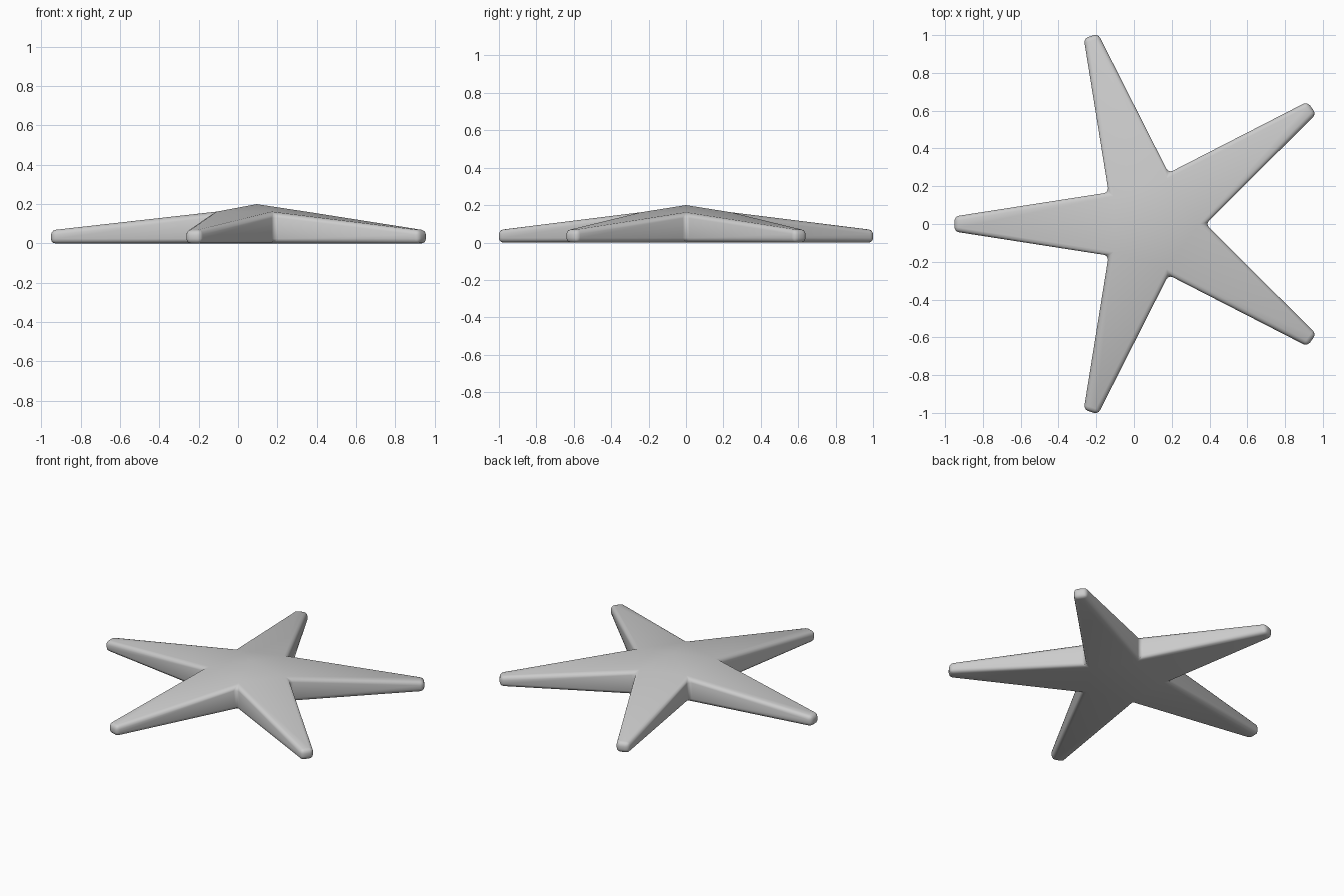
import bpy, bmesh, math

if "Cube" in bpy.data.objects:
    bpy.data.objects.remove(bpy.data.objects["Cube"])

CX = 0.095            # star centre in x
R_TIP, R_IN = 1.046, 0.284
Z_TIP, Z_IN, Z_TOP = 0.067, 0.157, 0.2
HALF = 0.04           # half width of an arm's blunt end

bm = bmesh.new()


def polar(r, side, ang, z):
    c, s = math.cos(ang), math.sin(ang)
    return bm.verts.new((CX + r * c - side * s, r * s + side * c, z))


# Outline: valley, then the two corners of each blunt arm end
low, high = [], []
for i in range(5):
    arm = math.pi + i * math.tau / 5
    for r, side, ang, z in ((R_IN, 0, arm - math.pi / 5, Z_IN),
                            (R_TIP, -HALF, arm, Z_TIP),
                            (R_TIP, HALF, arm, Z_TIP)):
        low.append(polar(r, side, ang, 0))
        high.append(polar(r, side, ang, z))

# Underside, side walls, sloping arm tops and shallow central cone
apex = bm.verts.new((CX, 0, Z_TOP))
bm.faces.new(low[::-1])
for i in range(15):
    j = (i + 1) % 15
    bm.faces.new((low[i], low[j], high[j], high[i]))
for i in range(0, 15, 3):
    nxt = high[(i + 3) % 15]
    bm.faces.new((high[i], high[i + 1], high[i + 2], nxt))
    bm.faces.new((high[i], nxt, apex))
bmesh.ops.recalc_face_normals(bm, faces=bm.faces)

# Rounded rims
edges = [e for e in bm.edges if e.calc_face_angle(0) > math.radians(35)]
bmesh.ops.bevel(bm, geom=edges, offset=0.024, offset_type='OFFSET',
                segments=3, profile=0.5, affect='EDGES', clamp_overlap=True)

mesh = bpy.data.meshes.new("starfish_body")
bm.to_mesh(mesh)
bm.free()
star = bpy.data.objects.new("starfish_body", mesh)
bpy.context.collection.objects.link(star)
bpy.context.view_layer.objects.active = star
star.select_set(True)
bpy.ops.object.shade_smooth_by_angle(angle=math.radians(35))
